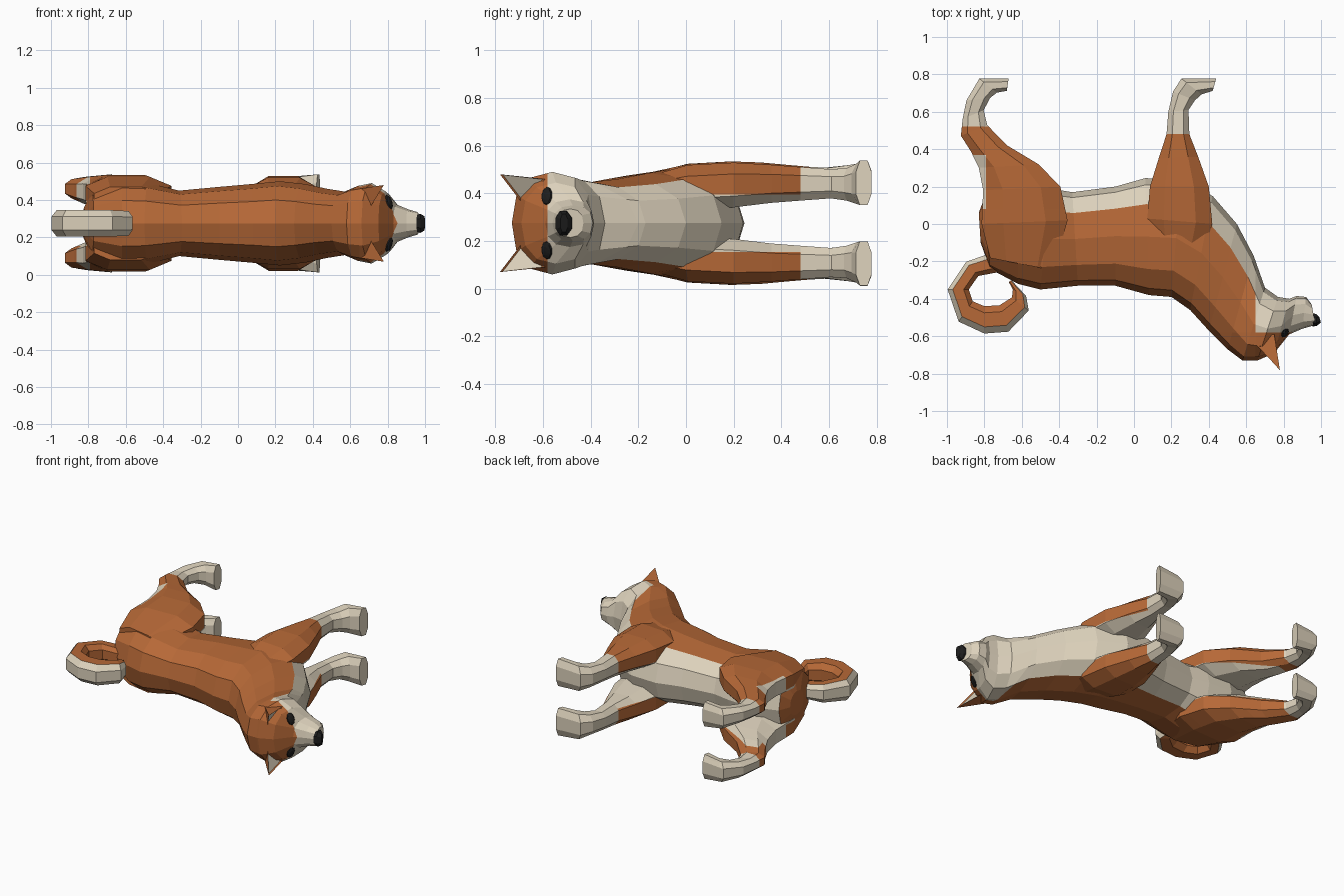
import bpy, bmesh, math
from mathutils import Vector, Matrix
from mathutils.bvhtree import BVHTree

if "Cube" in bpy.data.objects:
    bpy.data.objects.remove(bpy.data.objects["Cube"])

MID = 0.275  # symmetry plane of the animal (it lies on its side)


def material(name, rgb):
    m = bpy.data.materials.new(name)
    m.diffuse_color = (*rgb, 1)
    m.use_nodes = True
    m.node_tree.nodes["Principled BSDF"].inputs["Base Color"].default_value = m.diffuse_color
    return m


MATS = [material("orange fur", (0.47, 0.14, 0.038)),
        material("cream fur", (0.72, 0.64, 0.50)),
        material("black", (0.012, 0.012, 0.012))]
ORANGE, CREAM, BLACK = 0, 1, 2


def finish(bm, name):
    me = bpy.data.meshes.new(name)
    bm.to_mesh(me)
    for m in MATS:
        me.materials.append(m)
    ob = bpy.data.objects.new(name, me)
    bpy.context.collection.objects.link(ob)
    return ob


def loft(name, rings, n, colour, half=0.0, power=0.85, cuts=()):
    """rings: (ax, ay, bx, by, z_low, z_high); section spans a to b."""
    bm = bmesh.new()
    tag = bm.faces.layers.int.new("strip")
    f = lambda v: math.copysign(abs(v) ** power, v)
    loops = []
    for ax, ay, bx, by, z0, z1 in rings:
        a, b = Vector((ax, ay, 0)), Vector((bx, by, 0))
        c, r = (a + b) / 2, (a - b) / 2
        zc, w = (z0 + z1) / 2, (z1 - z0) / 2
        loop = []
        for j in range(n):
            t = (j + half) * 2 * math.pi / n
            p = c + r * f(math.cos(t))
            loop.append(bm.verts.new((p.x, p.y, zc + w * f(math.sin(t)))))
        loops.append(loop)
    for u, v in zip(loops, loops[1:]):
        for j in range(n):
            k = (j + 1) % n
            bm.faces.new((u[j], u[k], v[k], v[j]))[tag] = j
    for cap in (loops[0], loops[-1]):
        bm.faces.new(cap)[tag] = -1
    bmesh.ops.recalc_face_normals(bm, faces=bm.faces)
    # cut edges along the colour borders
    for co, no in cuts:
        bmesh.ops.bisect_plane(bm, geom=bm.verts[:] + bm.edges[:] + bm.faces[:],
                               plane_co=co, plane_no=no, dist=1e-4)
    for face in bm.faces:
        face.material_index = colour(face.calc_center_median(), face.normal, face[tag])
    finish(bm, name)
    return bm


# Torso, neck and head in one skin
spine = [(-0.82, -0.10, -0.83, 0.06, .08), (-0.77, -0.24, -0.80, 0.14, .17),
         (-0.62, -0.32, -0.62, 0.20, .22), (-0.50, -0.35, -0.45, 0.19, .215),
         (-0.30, -0.33, -0.33, 0.17, .175), (-0.10, -0.33, -0.10, 0.20, .195),
         (0.08, -0.38, 0.06, 0.245, .21), (0.20, -0.39, 0.25, 0.24, .225),
         (0.30, -0.46, 0.42, 0.15, .21), (0.40, -0.57, 0.55, 0.00, .185),
         (0.50, -0.67, 0.64, -0.17, .17), (0.58, -0.73, 0.70, -0.34, .20),
         (0.66, -0.73, 0.77, -0.39, .215), (0.75, -0.69, 0.83, -0.40, .17),
         (0.83, -0.59, 0.87, -0.385, .10), (0.90, -0.56, 0.92, -0.39, .075),
         (0.97, -0.54, 0.95, -0.43, .06)]


def body_colour(c, n, j):
    if c.x > 0.65 and c.y > -0.58:
        return CREAM
    return CREAM if 4 <= j <= 7 and c.x > -0.75 else ORANGE


body = loft("body_and_head", [(*r[:4], MID - r[4], MID + r[4]) for r in spine], 12,
            body_colour, cuts=[((0.65, 0, 0), (1, 0, 0)), ((0, -0.58, 0), (0, 1, 0))])
skin = BVHTree.FromBMesh(body)

# Curled tail: outer rim cream, sides and inside orange
tail = [(-0.76, -0.15, -0.72, -0.26, .05), (-0.90, -0.20, -0.83, -0.28, .065),
        (-1.00, -0.35, -0.88, -0.35, .075), (-0.94, -0.525, -0.86, -0.41, .075),
        (-0.80, -0.59, -0.80, -0.435, .075), (-0.67, -0.58, -0.72, -0.43, .075),
        (-0.56, -0.465, -0.655, -0.39, .07), (-0.575, -0.385, -0.65, -0.35, .055),
        (-0.655, -0.30, -0.67, -0.31, .02)]
loft("tail", [(*r[:4], MID - r[4], MID + r[4]) for r in tail], 8,
     lambda c, n, j: CREAM if j in (0, 6, 7) else ORANGE, half=0.5, power=0.75)

# Legs: rear point, front point, inner and outer distance from the middle
front = [(0.10, -0.14, 0.36, -0.22, .05, .19), (0.06, 0.03, 0.43, 0.00, .05, .25),
         (0.075, 0.20, 0.41, 0.20, .06, .26), (0.125, 0.35, 0.35, 0.36, .08, .25),
         (0.17, 0.48, 0.30, 0.48, .09, .24), (0.18, 0.60, 0.295, 0.61, .10, .23),
         (0.205, 0.71, 0.33, 0.66, .09, .235), (0.25, 0.78, 0.365, 0.69, .075, .255),
         (0.44, 0.78, 0.42, 0.71, .07, .268)]
hind = [(-0.78, -0.18, -0.42, -0.25, .05, .20), (-0.83, 0.00, -0.34, 0.02, .05, .255),
        (-0.82, 0.18, -0.38, 0.20, .06, .265), (-0.84, 0.30, -0.50, 0.32, .08, .26),
        (-0.88, 0.39, -0.67, 0.42, .10, .25), (-0.93, 0.47, -0.78, 0.53, .13, .24),
        (-0.92, 0.56, -0.80, 0.61, .135, .235), (-0.90, 0.66, -0.765, 0.675, .13, .245),
        (-0.83, 0.78, -0.73, 0.70, .11, .255), (-0.67, 0.78, -0.68, 0.71, .09, .268)]


def front_colour(c, n, j):
    return ORANGE if abs(c.z - MID) > 0.12 and c.y < 0.48 else CREAM


def hind_colour(c, n, j):
    if abs(c.z - MID) < 0.12 or c.y > 0.52:
        return CREAM
    return CREAM if c.x < -0.79 and 0.08 < c.y < 0.37 else ORANGE


for side, label in ((1, "upper"), (-1, "lower")):
    inner = ((0, 0, MID + side * 0.12), (0, 0, 1))
    for name, rings, rule, cuts in (
            ("front_leg_", front, front_colour, [inner, ((0, 0.48, 0), (0, 1, 0))]),
            ("hind_leg_", hind, hind_colour,
             [inner, ((0, 0.52, 0), (0, 1, 0)), ((-0.79, 0, 0), (1, 0, 0)),
              ((0, 0.08, 0), (0, 1, 0)), ((0, 0.37, 0), (0, 1, 0))])):
        loft(name + label, [(*r[:4], MID + side * r[4], MID + side * r[5]) for r in rings],
             8, rule, half=0.5, power=0.8, cuts=cuts)

    # Ear: pyramid leaning forward with an inset cream inside
    bm = bmesh.new()
    pts = [(0.70, -0.68, .075), (0.75, -0.59, .185), (0.62, -0.61, .18), (0.78, -0.78, .205)]
    v = [bm.verts.new((x, y, MID + side * z)) for x, y, z in pts]
    inside = bm.faces.new((v[0], v[1], v[3]))
    for tri in ((1, 2, 3), (2, 0, 3), (0, 2, 1)):
        bm.faces.new([v[i] for i in tri])
    bmesh.ops.recalc_face_normals(bm, faces=bm.faces)
    bmesh.ops.inset_region(bm, faces=[inside], thickness=0.013, depth=-0.008)
    inside.material_index = CREAM
    finish(bm, "ear_" + label)

    # Eye: flat oval set on the face
    loc, n, _, _ = skin.find_nearest(Vector((0.81, -0.585, MID + side * 0.115)))
    u = (Vector((0, 1, 0)) - n * n.y).normalized()
    w = n.cross(u)
    bm = bmesh.new()
    mat = Matrix.Translation(loc) @ Matrix((u * 0.026, w * 0.04, n * 0.014)).transposed().to_4x4()
    bmesh.ops.create_uvsphere(bm, u_segments=10, v_segments=6, radius=1, matrix=mat)
    bmesh.ops.recalc_face_normals(bm, faces=bm.faces)
    for face in bm.faces:
        face.material_index = BLACK
    finish(bm, "eye_" + label)

# Nose
loft("nose", [(0.955, -0.55, 0.96, -0.475, MID - .05, MID + .05),
              (0.975, -0.548, 0.975, -0.48, MID - .055, MID + .055),
              (1.0, -0.528, 0.99, -0.495, MID - .04, MID + .04)], 8,
     lambda c, n, j: BLACK, half=0.5)
